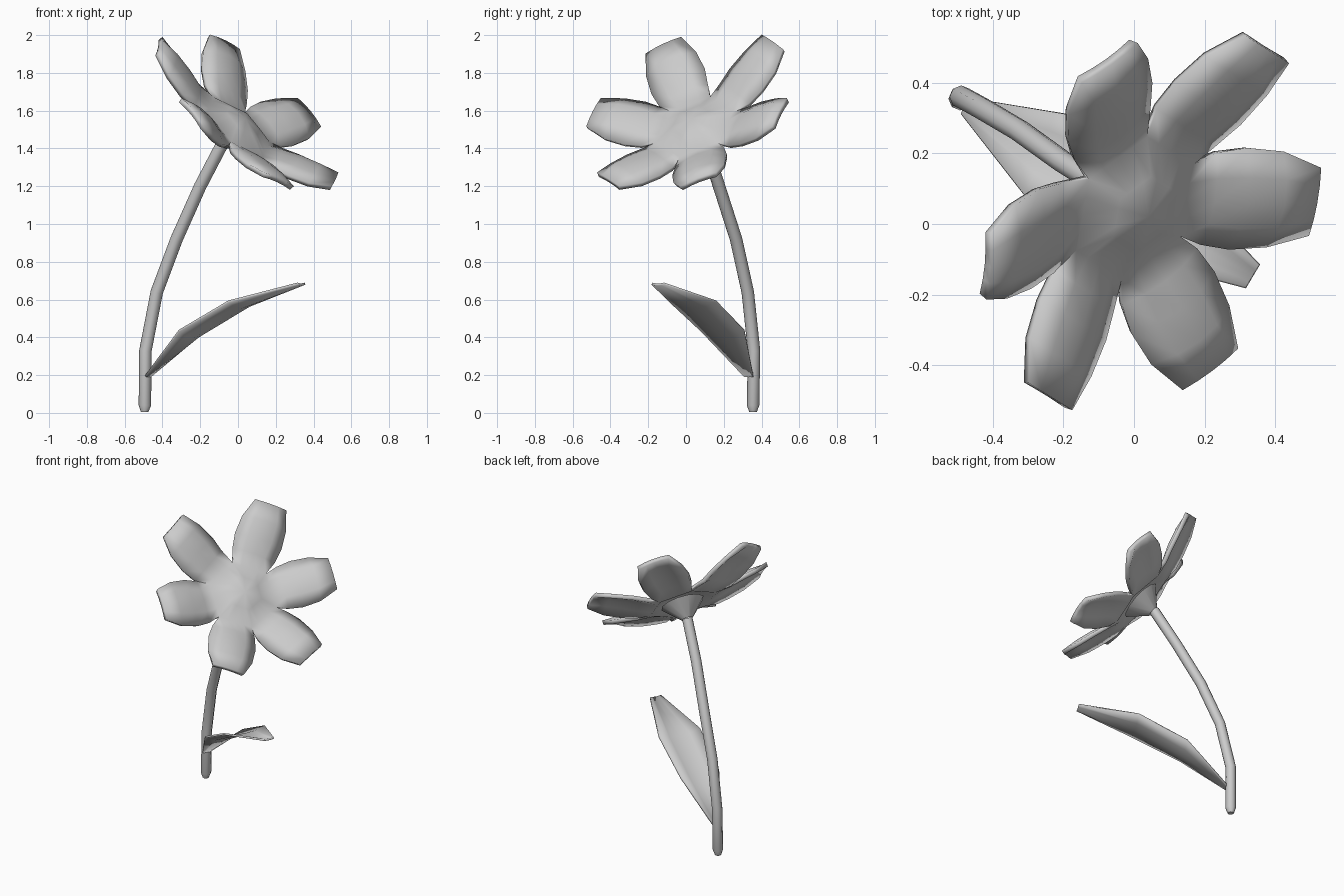
import bpy
import bmesh
from math import radians, cos, sin
from mathutils import Matrix, Vector

if "Cube" in bpy.data.objects:
    bpy.data.objects.remove(bpy.data.objects["Cube"], do_unlink=True)

# One plain clay colour for everything
clay = bpy.data.materials.new("clay_grey")
clay.use_nodes = True
clay.diffuse_color = (0.6, 0.6, 0.6, 1)
clay.node_tree.nodes["Principled BSDF"].inputs["Base Color"].default_value = (0.6, 0.6, 0.6, 1)


def finish(bm, name, thickness=0, angle=60):
    bmesh.ops.remove_doubles(bm, verts=bm.verts, dist=0.0005)
    bmesh.ops.recalc_face_normals(bm, faces=bm.faces)
    mesh = bpy.data.meshes.new(name)
    bm.to_mesh(mesh)
    bm.free()
    mesh.materials.append(clay)
    obj = bpy.data.objects.new(name, mesh)
    bpy.context.collection.objects.link(obj)
    if thickness:
        solid = obj.modifiers.new("thickness", "SOLIDIFY")
        solid.thickness = thickness
        solid.offset = -1
    bpy.ops.object.select_all(action="DESELECT")
    bpy.context.view_layer.objects.active = obj
    obj.select_set(True)
    bpy.ops.object.shade_smooth_by_angle(angle=radians(angle))
    return obj


def grid_faces(bm, rows):
    for a, b in zip(rows, rows[1:]):
        for i in range(len(a) - 1):
            bm.faces.new((a[i], b[i], b[i + 1], a[i + 1]))


# Flower frame: local x and y lie in the bloom, local z is where it faces
facing = Vector((0.61, -0.38, 0.694)).normalized()
side = Vector((0.53, 0.848, 0)).normalized()
up = facing.cross(side)
frame = Matrix((side, up, facing)).transposed().to_4x4()
frame.translation = (0.075, 0, 1.597)

# Petal rows: distance out, half width, height, droop of the edges
# The first two rows belong to the domed middle
PETAL = [(0.1, 0.0577, -0.075, 0.0), (0.19, 0.1097, -0.12, 0.0),
         (0.27, 0.142, -0.085, 0.03), (0.36, 0.157, -0.045, 0.045),
         (0.47, 0.148, -0.01, 0.045), (0.58, 0.105, 0.003, 0.01)]
COLUMNS = (-1, -0.5, 0, 0.5, 1)
# Direction of each petal and how far it reaches
REACH = [(0, 1.0), (59, 1.04), (126, 1.05), (180, 1.0), (241, 0.975), (300, 0.985)]

# Bloom: six petals welded to a low domed middle
bm = bmesh.new()
heart = bm.verts.new((0, 0, -0.055))
for turn, reach in REACH:
    rows = []
    for k, (out, half, height, droop) in enumerate(PETAL):
        a = radians(turn)
        if k < 2:
            a = radians(round(turn / 60) * 60)
        else:
            out *= reach
        rows.append([bm.verts.new((out * cos(a) - half * t * sin(a),
                                   out * sin(a) + half * t * cos(a),
                                   height - droop * t * t)) for t in COLUMNS])
    grid_faces(bm, rows)
    for p, q in zip(rows[0], rows[0][1:]):
        bm.faces.new((heart, p, q))
bmesh.ops.transform(bm, matrix=frame, verts=bm.verts)
finish(bm, "bloom", 0.028)

# Calyx: cone joining the bloom to the stem
bm = bmesh.new()
bmesh.ops.create_cone(bm, segments=12, radius1=0.034, radius2=0.14, depth=0.11,
                      matrix=frame @ Matrix.Translation((0, 0, -0.195)))
finish(bm, "calyx")

# Stem: eight-sided tube along a bent path
PATH = [(-0.495, 0.355, 0.005), (-0.493, 0.355, 0.04), (-0.49, 0.36, 0.33),
        (-0.43, 0.327, 0.64), (-0.325, 0.265, 0.92), (-0.2, 0.175, 1.2),
        (-0.08, 0.1, 1.43)]
points = [Vector(p) for p in PATH]
bm = bmesh.new()
rings = []
for i, p in enumerate(points):
    along = (points[min(i + 1, len(points) - 1)] - points[max(i - 1, 0)]).normalized()
    across = along.cross(Vector((0, 1, 0))).normalized()
    other = along.cross(across)
    radius = 0.02 if i == 0 else 0.033
    ring = [bm.verts.new(p + radius * (across * cos(radians(45 * k)) + other * sin(radians(45 * k))))
            for k in range(8)]
    rings.append(ring)
grid_faces(bm, [r + [r[0]] for r in rings])
bm.faces.new(rings[0])
bm.faces.new(rings[-1])
finish(bm, "stem")

# Leaf rows: distance along, half width, height, sag of the midrib
LEAF = [(-0.01, 0.025, 0.2, 0.0), (0.26, 0.13, 0.44, 0.04),
        (0.57, 0.14, 0.595, 0.03), (0.935, 0.036, 0.69, 0.005)]
root = Vector((-0.47, 0.33, 0))
ahead, across = Vector((0.86, -0.51, 0)), Vector((0.51, 0.86, 0))
bm = bmesh.new()
grid_faces(bm, [[bm.verts.new(root + ahead * s + across * half * t
                              + Vector((0, 0, height - sag * (1 - t * t))))
                 for t in COLUMNS] for s, half, height, sag in LEAF])
finish(bm, "leaf", 0.012)
